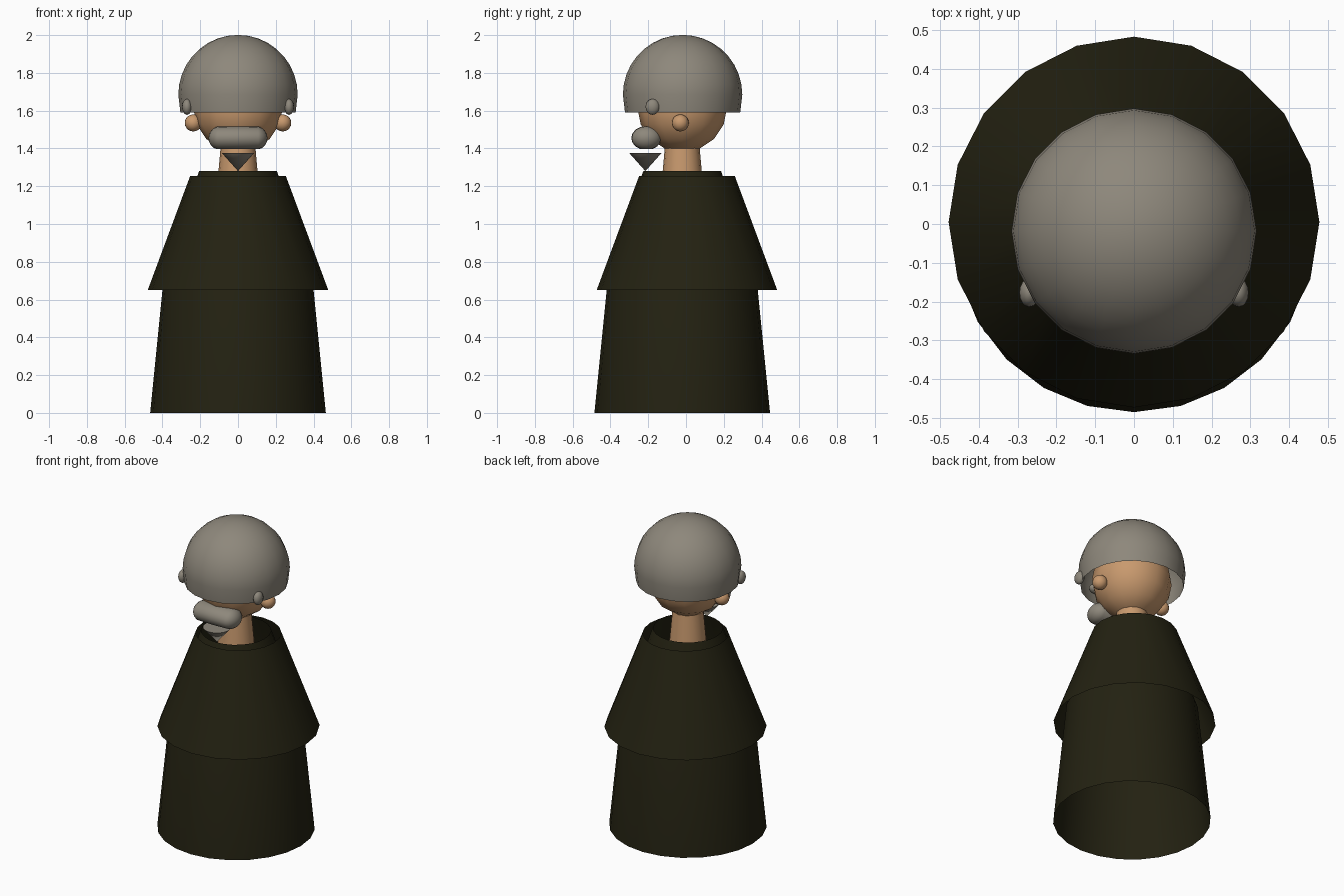
import bpy, bmesh, math
from mathutils import Matrix

if "Cube" in bpy.data.objects:
    bpy.data.objects.remove(bpy.data.objects["Cube"])


def material(name, rgb):
    m = bpy.data.materials.new(name)
    m.diffuse_color = (*rgb, 1)
    m.use_nodes = True
    m.node_tree.nodes["Principled BSDF"].inputs["Base Color"].default_value = m.diffuse_color
    return m


ROBE = material("dark olive cloth", (0.017, 0.0155, 0.0058))
GREY = material("warm grey hair", (0.27, 0.245, 0.20))
SKIN = material("tan skin", (0.58, 0.32, 0.155))


def finish(name, bm, mat, angle=45):
    bmesh.ops.recalc_face_normals(bm, faces=bm.faces)
    me = bpy.data.meshes.new(name)
    bm.to_mesh(me)
    bm.free()
    me.materials.append(mat)
    ob = bpy.data.objects.new(name, me)
    bpy.context.collection.objects.link(ob)
    bpy.ops.object.select_all(action='DESELECT')
    bpy.context.view_layer.objects.active = ob
    ob.select_set(True)
    bpy.ops.object.shade_smooth_by_angle(angle=math.radians(angle))
    return ob


def lathe(name, profile, y, sides, mat, angle=45):
    """Spin (radius, height) points around a vertical axis at (0, y)."""
    bm = bmesh.new()
    rings = []
    for r, z in profile:
        if r == 0:
            rings.append([bm.verts.new((0, y, z))] * sides)
            continue
        rings.append([bm.verts.new((r * math.sin(2 * math.pi * i / sides),
                                    y + r * math.cos(2 * math.pi * i / sides), z))
                      for i in range(sides)])
    for a, b in zip(rings, rings[1:]):
        for i in range(sides):
            j = (i + 1) % sides
            corners = []
            for v in (a[i], a[j], b[j], b[i]):
                if v not in corners:
                    corners.append(v)
            bm.faces.new(corners)
    return finish(name, bm, mat, angle)


def ball(name, centre, radii, mat, segs=16, rings=10):
    bm = bmesh.new()
    bmesh.ops.create_uvsphere(bm, u_segments=segs, v_segments=rings, radius=1,
                              matrix=Matrix.Translation(centre) @ Matrix.Diagonal((*radii, 1)))
    return finish(name, bm, mat, 60)


# Robe: open tube narrowing to a collar, and a flared open cape over it
lathe("robe", [(0.465, 0), (0.39, 0.75), (0.206, 1.28)], -0.02, 24, ROBE)
lathe("cape", [(0.478, 0.65), (0.253, 1.255)], 0.005, 20, ROBE)

# Neck and head
lathe("neck", [(0, 1.15), (0.115, 1.15), (0.09, 1.43), (0, 1.43)], -0.02, 16, SKIN)
ball("head", (0, -0.02, 1.62), (0.238, 0.238, 0.24), SKIN, 12, 8)

# Hair: a dome continuing slightly past its widest ring, open underneath
R, ZC = 0.316, 1.685
dome = [(R * math.cos(math.radians(a)), ZC + R * math.sin(math.radians(a)))
        for a in range(0, 90, 10)]
lathe("hair_cap", [(0.305, 1.59)] + dome + [(0, ZC + R)], -0.018, 20, GREY)

# Mirrored ears, temple tufts and brows under the cap
for s, side in ((-1, "left"), (1, "right")):
    ball(side + "_ear", (s * 0.237, -0.03, 1.535), (0.045, 0.045, 0.045), SKIN)
    ball(side + "_temple_tuft", (s * 0.27, -0.177, 1.62), (0.026, 0.037, 0.042), GREY)
    ball(side + "_brow", (s * 0.1, -0.225, 1.625), (0.05, 0.035, 0.03), GREY)

# Moustache: a capsule lying across the face, made from a stretched ball
bm = bmesh.new()
bmesh.ops.create_uvsphere(bm, u_segments=16, v_segments=12, radius=1,
                          matrix=Matrix.Rotation(math.pi / 2, 4, 'Y'))
for v in bm.verts:
    stretch = 0 if abs(v.co.x) < 0.01 else math.copysign(0.09, v.co.x)
    v.co = (v.co.x * 0.066 + stretch, v.co.y * 0.08 - 0.21,
            max(v.co.z * 0.064 + 1.455, 1.396))
finish("moustache", bm, GREY, 60)

# Pointed beard: an inverted cone
lathe("beard", [(0, 1.28), (0.085, 1.375), (0, 1.375)], -0.215, 16, GREY)
